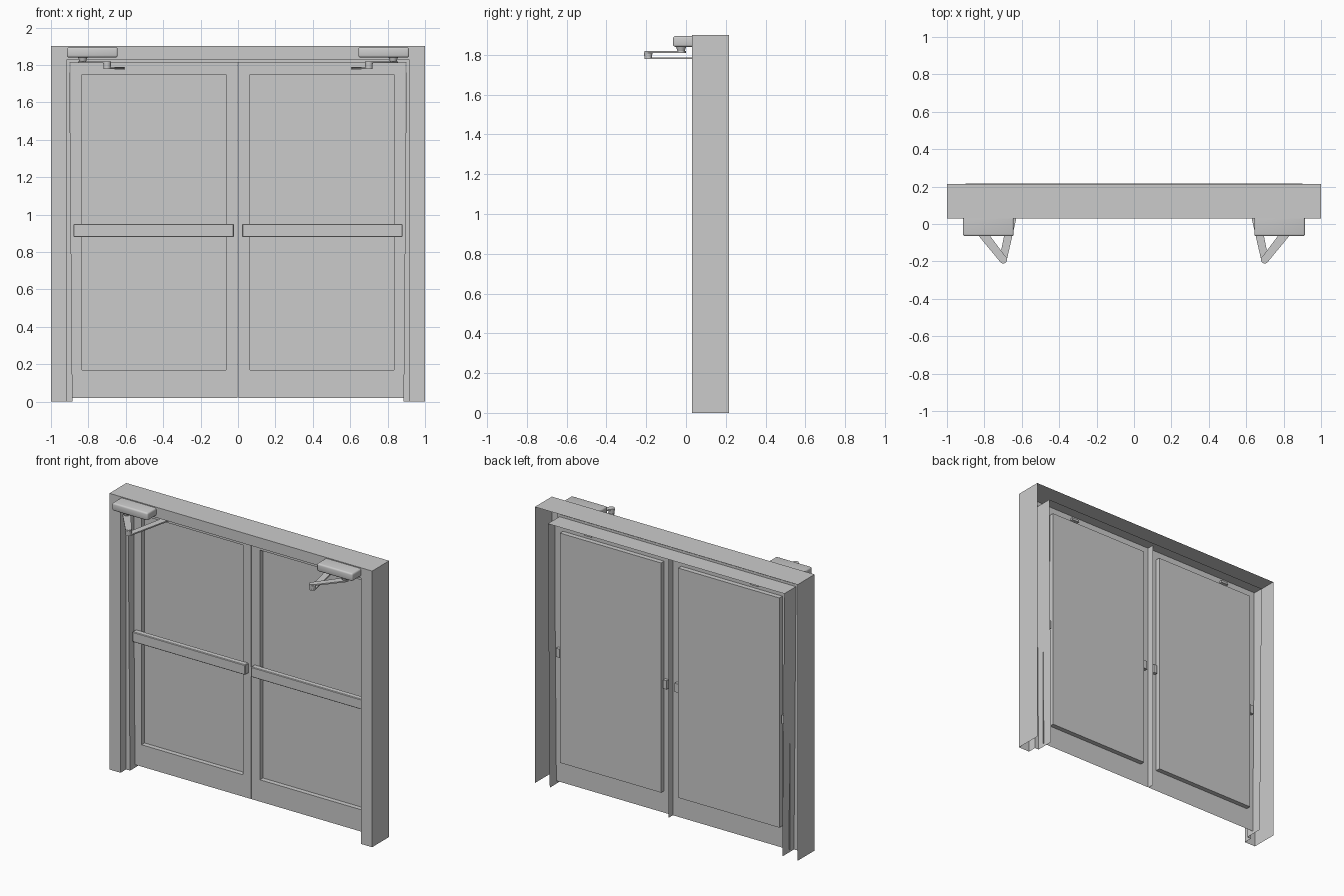
import bpy, bmesh, math
from mathutils import Vector

if "Cube" in bpy.data.objects:
    bpy.data.objects.remove(bpy.data.objects["Cube"])


def make(name, bm, smooth=False, recalc=True):
    if recalc:
        bmesh.ops.recalc_face_normals(bm, faces=bm.faces[:])
    me = bpy.data.meshes.new(name)
    bm.to_mesh(me)
    bm.free()
    ob = bpy.data.objects.new(name, me)
    bpy.context.collection.objects.link(ob)
    if smooth:
        bpy.ops.object.select_all(action='DESELECT')
        bpy.context.view_layer.objects.active = ob
        ob.select_set(True)
        bpy.ops.object.shade_smooth_by_angle(angle=math.radians(35))
    return ob


def box(name, x0, x1, y0, y1, z0, z1, bevel=0, segs=2):
    x0, x1 = sorted((x0, x1))
    bm = bmesh.new()
    bmesh.ops.create_cube(bm, size=1)
    for v in bm.verts:
        v.co = ((x0, x1)[v.co.x > 0], (y0, y1)[v.co.y > 0], (z0, z1)[v.co.z > 0])
    if bevel:
        # round everything except the mounting face at the back
        edges = [e for e in bm.edges if any(v.co.y < y1 - 1e-4 for v in e.verts)]
        bmesh.ops.bevel(bm, geom=edges, offset=bevel, segments=segs,
                        affect='EDGES', profile=0.5)
    return make(name, bm, bevel > 0)


def post(name, x, y, z0, z1, r0, r1):
    bm = bmesh.new()
    bmesh.ops.create_cone(bm, cap_ends=True, segments=20, radius1=r0, radius2=r1, depth=z1 - z0)
    bmesh.ops.translate(bm, verts=bm.verts, vec=(x, y, (z0 + z1) / 2))
    return make(name, bm, True)


def arm(name, a, b, ra, rb, z0, z1):
    # flat bar with rounded ends
    a, b = Vector(a), Vector(b)
    ang = math.atan2(b.y - a.y, b.x - a.x)
    n = 8
    pts = []
    for c, r, start in ((b, rb, ang - math.pi / 2), (a, ra, ang + math.pi / 2)):
        for i in range(n + 1):
            t = start + math.pi * i / n
            pts.append((c.x + r * math.cos(t), c.y + r * math.sin(t)))
    bm = bmesh.new()
    f = bm.faces.new([bm.verts.new((x, y, z0)) for x, y in pts])
    top = bmesh.ops.extrude_face_region(bm, geom=[f])['geom']
    bmesh.ops.translate(bm, verts=[v for v in top if isinstance(v, bmesh.types.BMVert)],
                        vec=(0, 0, z1 - z0))
    return make(name, bm, True)


# door frame: folded sheet profile swept over both jambs and the header
profile = [  # x at floor, x at top, z at top, y
    (1, 1, 1.9, 0.215), (1, 1, 1.9, 0.03),
    (0.915, 0.915, 1.828, 0.03), (0.915, 0.915, 1.828, 0.09),
    (0.885, 0.9, 1.812, 0.09), (0.885, 0.9, 1.812, 0.217)]
bm = bmesh.new()
rows = [[bm.verts.new(p) for p in ((-xb, y, 0), (-xt, y, z), (xt, y, z), (xb, y, 0))]
        for xb, xt, z, y in profile]
for r, s in zip(rows, rows[1:]):
    for i in range(3):
        bm.faces.new((r[i], r[i + 1], s[i + 1], s[i]))
make("door_frame", bm)

SHEET, PANEL = 0.145, 0.178
for side, label in ((-1, "left"), (1, "right")):
    # door leaf: sheet with a panel pressed towards the back
    bm = bmesh.new()

    def ring(x0, x1, z0, z1, y):
        return [bm.verts.new((side * x, y, z))
                for x, z in ((x0, z0), (x1, z0), (x1, z1), (x0, z1))]

    rings = [ring(0.002, 0.895, 0.02, 1.812, SHEET),
             ring(0.065, 0.835, 0.17, 1.75, SHEET),
             ring(0.065, 0.835, 0.17, 1.75, PANEL)]
    for r, s in zip(rings, rings[1:]):
        for i in range(4):
            j = (i + 1) % 4
            bm.faces.new((r[i], r[j], s[j], s[i]))
    bm.faces.new(rings[2])
    # folded flange along the meeting edge
    lo, hi = rings[0][0], rings[0][3]
    lo2 = bm.verts.new((lo.co.x, 0.188, lo.co.z))
    hi2 = bm.verts.new((hi.co.x, 0.188, hi.co.z))
    bm.faces.new((lo, hi, hi2, lo2))
    make(f"{label}_door", bm)

    # push bar and its end mounts, which show through behind the sheet
    box(f"{label}_push_bar", side * 0.022, side * 0.88, 0.108, SHEET, 0.88, 0.95, 0.004, 1)
    box(f"{label}_bar_inner_mount", side * 0.03, side * 0.056, 0.13, 0.168, 0.885, 0.945)
    box(f"{label}_bar_outer_mount", side * 0.846, side * 0.872, 0.13, 0.168, 0.885, 0.945)

    # closer body and spindle
    box(f"{label}_closer_body", side * 0.643, side * 0.915, -0.065, 0.031, 1.84, 1.894, 0.011, 3)
    post(f"{label}_closer_spindle", side * 0.83, -0.025, 1.818, 1.842, 0.018, 0.026)

    # closer arms with the elbow joint
    elbow = (side * 0.70, -0.19)
    arm(f"{label}_upper_arm", (side * 0.83, -0.025), elbow, 0.025, 0.02, 1.810, 1.819)
    post(f"{label}_arm_elbow", elbow[0], elbow[1], 1.782, 1.812, 0.019, 0.021)
    arm(f"{label}_lower_arm", elbow, (side * 0.632, 0.125), 0.02, 0.024, 1.778, 1.787)
    box(f"{label}_arm_bracket", side * 0.605, side * 0.66, 0.12, 0.165, 1.775, 1.79)
